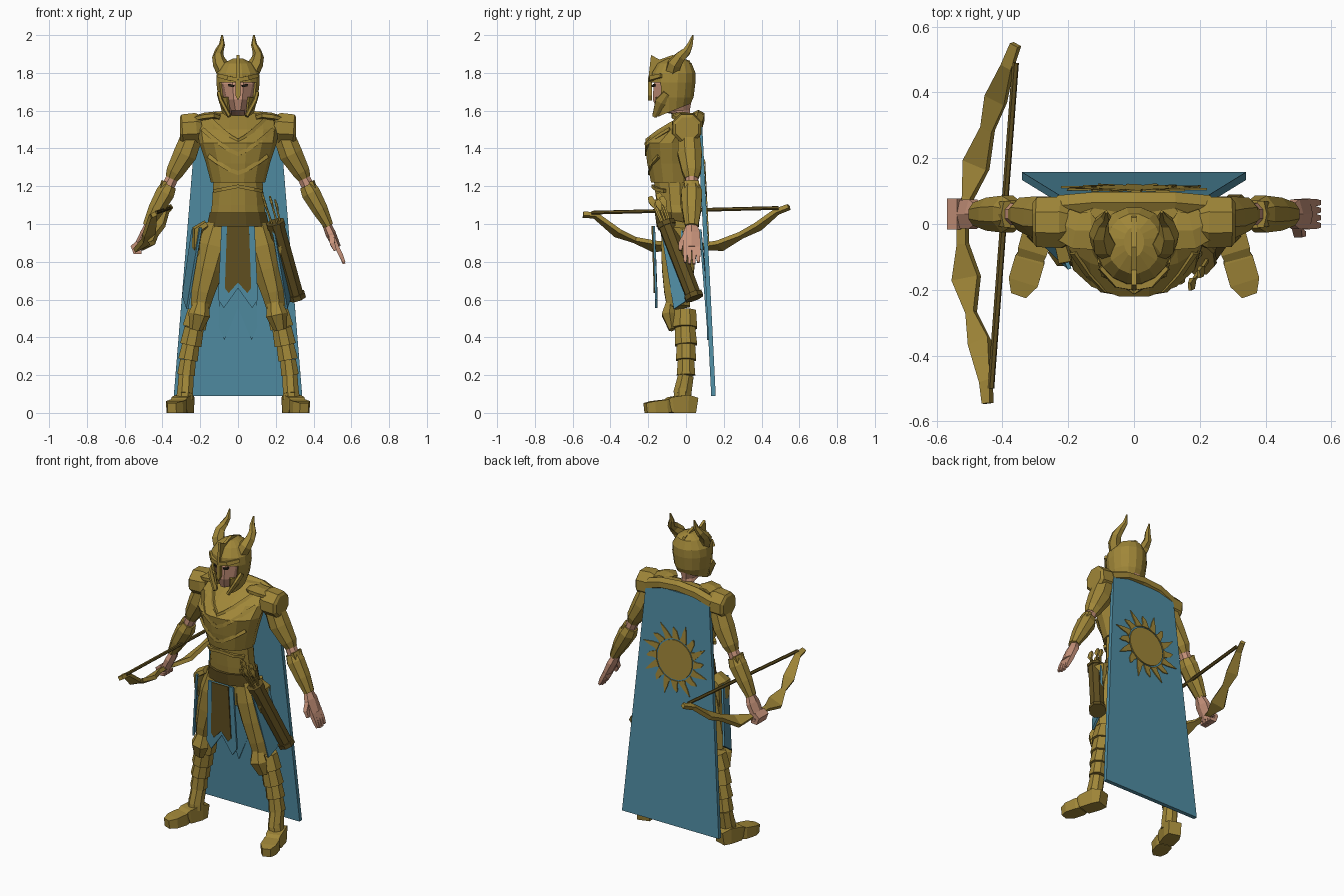
import bpy, bmesh, math
from mathutils import Vector as V


def material(name, rgb):
    m = bpy.data.materials.new(name)
    m.diffuse_color = (*rgb, 1)
    return m


GOLD = material("gold", (0.35, 0.24, 0.04))
DARK = material("dark bronze", (0.12, 0.08, 0.015))
TEAL = material("teal cloth", (0.08, 0.265, 0.365))
SKIN = material("skin", (0.57, 0.29, 0.195))
BLACK = material("eye dark", (0.02, 0.015, 0.01))


def finish(bm, name, mat):
    bmesh.ops.recalc_face_normals(bm, faces=bm.faces)
    me = bpy.data.meshes.new(name)
    bm.to_mesh(me)
    bm.free()
    ob = bpy.data.objects.new(name, me)
    me.materials.append(mat)
    bpy.context.collection.objects.link(ob)
    return ob


def tube(name, pts, radii, mat, n=8, ref=(0, 1, 0), flat=False, tilt=0, s=1):
    """Loft n-sided rings along a path; radii are (along ref, across)."""
    bm = bmesh.new()
    pts = [V((p[0] * s, p[1], p[2])) for p in pts]
    rings = []
    for i, p in enumerate(pts):
        t = (pts[min(i + 1, len(pts) - 1)] - pts[max(i - 1, 0)]).normalized()
        if flat:
            t = V((0, 0, 1))
        u = V(ref)
        u = (u - t * u.dot(t)).normalized()
        w = t.cross(u)
        r = radii[i] if isinstance(radii[i], tuple) else (radii[i], radii[i])
        ring = []
        for k in range(n):
            a = 2 * math.pi * (k + .5) / n
            c = 1 / math.cos(math.pi / n)
            q = p + u * math.cos(a) * r[0] * c + w * math.sin(a) * r[1] * c
            q.z += tilt * (q.y - p.y) * (i == 0)
            ring.append(bm.verts.new(q))
        rings.append(ring)
    for a, b in zip(rings, rings[1:]):
        for k in range(n):
            bm.faces.new((a[k], a[(k + 1) % n], b[(k + 1) % n], b[k]))
    bm.faces.new(rings[0])
    bm.faces.new(rings[-1])
    return finish(bm, name, mat)


def body(name, rows, mat, n=12, **kw):
    """Upright loft from rows of (z, half width, front y, back y)."""
    return tube(name, [(0, (f + b) / 2, z) for z, w, f, b in rows],
                [((b - f) / 2, w) for z, w, f, b in rows], mat, n, flat=True, **kw)


def plate(name, pts, thick, mat, s=1):
    """Flat outline given thickness along its normal."""
    bm = bmesh.new()
    f = bm.faces.new([bm.verts.new((p[0] * s, p[1], p[2])) for p in pts])
    f.normal_update()
    off = f.normal * thick
    ext = bmesh.ops.extrude_face_region(bm, geom=[f], use_keep_orig=True)
    bmesh.ops.translate(bm, vec=off, verts=[v for v in ext["geom"] if isinstance(v, bmesh.types.BMVert)])
    return finish(bm, name, mat)


# torso armour
CHEST = [(1.22, .14, -.185, .05), (1.32, .165, -.205, .06), (1.43, .2, -.22, .07),
         (1.5, .21, -.14, .075), (1.55, .2, -.06, .078), (1.585, .13, 0, .075)]
body("chest_armour", CHEST, GOLD, 14)
body("abdomen_armour", [(1.03, .15, -.145, .06), (1.1, .138, -.155, .045), (1.23, .13, -.17, .045)], GOLD)
body("belt", [(.985, .165, -.155, .07), (1.06, .15, -.165, .07)], DARK)
body("hips", [(.84, .12, -.11, .05), (.93, .17, -.13, .06), (1, .165, -.14, .065)], GOLD)


def chest_y(x, z):
    for a, b in zip(CHEST, CHEST[1:]):
        if a[0] <= z <= b[0]:
            t = (z - a[0]) / (b[0] - a[0])
            w, f, k = [a[i] + (b[i] - a[i]) * t for i in (1, 2, 3)]
            return (f + k) / 2 - (k - f) / 2 * math.sqrt(max(0, 1 - (x / w / 1.03) ** 2))
    return 0


# layered chevron ridges across the chest
for j, (mid, end, reach) in enumerate([(1.44, 1.56, .15), (1.37, 1.5, .185), (1.27, 1.36, .155)]):
    path = []
    for i in range(-4, 5):
        x, z = reach * i / 4, mid + (end - mid) * abs(i / 4) ** 1.3
        path.append((x, chest_y(x, z) + .002, z))
    tube(f"chest_ridge_{j}", path, [(.007, .011)] * 9, GOLD, 4)
tube("waist_band", [(x, -.062 - .112 * math.sqrt(1 - (x / .14) ** 2), 1.2 - abs(x) * .2)
                    for x in (-.125, -.08, 0, .08, .125)], [.009] * 5, GOLD, 4)
tube("back_collar", [(-.225, .055, 1.525), (-.12, .065, 1.56), (0, .065, 1.57), (.12, .065, 1.56), (.225, .055, 1.525)],
     [(.032, .03)] * 5, GOLD, 6)

# head and helmet
body("head", [(1.575, .04, -.04, .02), (1.6, .04, -.155, .02), (1.66, .07, -.175, .03),
              (1.74, .09, -.172, .04), (1.8, .075, -.14, .03)], SKIN, 10)
helmet = body("helmet", [(1.6, .085, -.165, .025), (1.67, .105, -.18, .04), (1.75, .115, -.185, .05),
                         (1.8, .112, -.18, .05), (1.85, .08, -.15, .03), (1.875, .03, -.1, -.01)],
              GOLD, 16, tilt=.4)
bm = bmesh.new()
bm.from_mesh(helmet.data)


def is_open(f):
    c = f.calc_center_median()
    if abs(f.normal.z) > .75 and c.z < 1.65:
        return True
    return c.z < 1.76 and c.y < -.08 and abs(c.x) < (.09 if c.z > 1.7 else .06)


# cut the face opening and the open underside
bmesh.ops.delete(bm, geom=[f for f in bm.faces if is_open(f)], context="FACES")
bm.to_mesh(helmet.data)
bm.free()
helmet.modifiers.new("thickness", "SOLIDIFY").thickness = .012
plate("helmet_crest", [(-.008, -.2, 1.76), (-.008, -.185, 1.895), (-.008, -.14, 1.87), (-.008, -.07, 1.895),
                       (-.008, .02, 1.865), (-.008, .05, 1.79), (-.008, -.05, 1.84)], -.016, GOLD)
plate("nose_guard", [(-.012, -.2, 1.77), (.012, -.2, 1.77), (.013, -.2, 1.68), (0, -.2, 1.655),
                     (-.013, -.2, 1.68)], .02, GOLD)

for s, side in ((-1, "right"), (1, "left")):
    def limb(name, pts, radii, mat=GOLD, n=8, **kw):
        return tube(f"{side}_{name}", pts, radii, mat, n, s=s, **kw)

    # helmet details
    limb("horn", [(.07, -.075, 1.8), (.095, -.06, 1.85), (.106, -.03, 1.885), (.1, .005, 1.915),
                  (.085, .022, 1.95), (.084, .037, 2)], [.036, .034, .027, .02, .014, .004], n=6)
    limb("brow", [(0, -.192, 1.762), (.05, -.182, 1.772), (.1, -.13, 1.785)], [.01, .012, .01], n=4)
    limb("cheek_guard", [(.1, -.1, 1.69), (.086, -.132, 1.645), (.045, -.167, 1.57)],
         [(.022, .011), (.032, .012), (.012, .01)], n=6)
    plate(f"{side}_eye", [(.022, -.182, 1.735), (.055, -.17, 1.742), (.05, -.17, 1.728), (.025, -.182, 1.725)],
          .009 * s, BLACK, s)

    # shoulders and arms
    limb("shoulder_guard", [(.19, .005, 1.515), (.22, .005, 1.51), (.295, .005, 1.505), (.308, .005, 1.505)],
         [.062, .078, .075, .06], n=8)
    limb("collar_plate", [(.1, -.015, 1.565), (.13, -.02, 1.575), (.175, -.02, 1.57), (.215, 0, 1.56)],
         [(.035, .015), (.058, .017), (.055, .017), (.05, .015)], n=6)
    limb("upper_arm", [(.235, .015, 1.49), (.28, .02, 1.37), (.335, .03, 1.275), (.352, .03, 1.24)],
         [(.055, .055), (.064, .062), (.05, .046), (.034, .034)])
    limb("elbow", [(.345, .03, 1.25), (.375, .03, 1.19)], [.032, .034], SKIN)
    limb("forearm", [(.365, .03, 1.205), (.385, .03, 1.165), (.435, .03, 1.075), (.48, .03, .99)],
         [(.042, .04), (.056, .05), (.05, .042), (.035, .026)])
    limb("elbow_guard", [(.385, .03, 1.225), (.42, .03, 1.15)], [(.04, .018), (.035, .012)], n=6)

    # legs
    limb("thigh", [(.1, -.03, .99), (.125, -.04, .88), (.155, -.042, .76), (.185, -.045, .64), (.2, -.04, .56)],
         [(.09, .07), (.092, .088), (.085, .078), (.07, .062), (.06, .05)], n=8)
    limb("knee_guard", [(.19, -.08, .6), (.205, -.088, .52), (.225, -.075, .44)],
         [(.02, .03), (.04, .05), (.015, .03)], n=6)
    rows = [(.21, -.005, .54), (.232, -.005, .45), (.25, 0, .36), (.265, 0, .28), (.275, 0, .2), (.28, -.02, .1)]
    for i, (a, b) in enumerate(zip(rows, rows[1:])):
        r = .064 - .005 * i
        limb(f"shin_plate_{i}", [a, b], [(r - .006, r - .008), (r, r - .002)] if i < 4 else
             [(r - .003, r - .004), (r + .004, r - .002)])
    limb("boot_heel", [(.268, .048, .04), (.283, 0, .048), (.308, -.08, .042), (.312, -.095, .036)],
         [(.04, .038), (.048, .048), (.042, .045), (.036, .04)], n=4, ref=(0, 0, 1))
    limb("boot_toe", [(.311, -.088, .036), (.317, -.11, .035), (.336, -.175, .031), (.35, -.215, .026)],
         [(.034, .038), (.035, .046), (.031, .046), (.026, .024)], n=4, ref=(0, 0, 1))
    limb("ankle", [(.28, -.02, .13), (.283, -.02, .07)], [.04, .045])

    # hip armour and cloth
    limb("hip_guard", [(.165, -.06, 1.0), (.215, -.06, .97), (.22, -.055, .88), (.21, -.05, .8)],
         [(.05, .02), (.06, .025), (.05, .02), (.025, .012)], n=6)
    plate(f"{side}_hip_cloth", [(.19, -.135, .98), (.235, -.02, .97), (.285, .04, .62), (.262, -.065, .55)],
          .012, TEAL, s)

# open hand
tube("left_palm", [(.468, .03, 1.0), (.49, .03, .95), (.525, .03, .875)],
     [(.025, .02), (.045, .024), (.046, .018)], SKIN, 6)
for i in range(4):
    y = -.004 + .023 * i
    tube(f"left_finger_{i}", [(.52, y, .885), (.545, y, .835), (.562, y, .785 + .008 * abs(i - 1.5))],
         [.012, .011, .007], SKIN, 4)
tube("left_thumb", [(.495, -.005, .935), (.5, -.028, .895), (.515, -.03, .86)], [.014, .013, .008], SKIN, 4)
# closed hand around the bow
tube("right_palm", [(-.468, .03, 1.0), (-.49, .03, .95), (-.53, .03, .87)],
     [(.025, .02), (.045, .024), (.042, .022)], SKIN, 6)
for i in range(4):
    y = -.004 + .023 * i
    tube(f"right_finger_{i}", [(-.53, y, .9), (-.556, y, .88), (-.545, y, .85), (-.51, y, .85)],
         [.012, .013, .012, .009], SKIN, 4)

# bow and string
bow = [(-.445, -.545, 1.05), (-.45, -.48, 1.045), (-.47, -.36, .95), (-.495, -.27, .915), (-.51, -.165, .88),
       (-.52, -.06, .885), (-.52, .03, .885), (-.505, .08, .88), (-.48, .18, .885), (-.445, .29, .94),
       (-.42, .38, .985), (-.385, .48, 1.065), (-.36, .545, 1.09)]
width = [.014, .018, .034, .014, .045, .015, .015, .015, .042, .02, .034, .018, .014]
tube("bow", bow, [(w, .012) for w in width], GOLD, 4, ref=(1, 0, .55))
tube("bow_string", [(-.435, -.5, 1.06), (-.36, .49, 1.085)], [.009, .009], DARK, 6)


# hanging cloths with two pointed ends, and the darker front panel
def cloth(name, y, w, top, side, tip, notch, lean, thick, mat):
    pts = [(-w, 0, top), (w, 0, top), (w * 1.2, lean, side), (w * .85, lean, tip), (0, lean, notch),
           (-w * .85, lean, tip), (-w * 1.2, lean, side)]
    plate(name, [(x, y + dy, z) for x, dy, z in pts], thick, mat)


cloth("front_cloth", -.176, .088, .99, .6, .555, .66, .012, .012, TEAL)
cloth("front_panel", -.183, .058, .99, .66, .635, .69, .012, .008, DARK)
cloth("rear_cloth", .07, .085, .97, .46, .385, .56, .04, .012, TEAL)

# quiver with arrows
top, low = V((.2, -.105, 1.0)), V((.308, .04, .62))
axis = (low - top).normalized()
tube("quiver", [top, low], [.043, .04], DARK, 8)
for n, p in (("top", top), ("bottom", low)):
    tube(f"quiver_{n}_rim", [p - axis * .012, p + axis * .015], [.048, .048], DARK, 8)
for i in range(5):
    a = i * 2 * math.pi / 5
    o = V((math.cos(a) * .025, math.sin(a) * .025, 0))
    tip = top + o * 1.3 - axis * (.14 + .02 * (i % 3))
    tube(f"arrow_{i}", [top + o, tip], [.005, .005], GOLD, 4)
    tube(f"arrow_feather_{i}", [tip + axis * .06, tip + axis * .03, tip], [(.006, .004), (.017, .007), (.012, .004)],
         GOLD, 4)


# cape with a thin sun emblem on its back
def cape_y(z):
    return .085 + (1.54 - z) * .05


plate("cape", [(-.222, cape_y(1.54), 1.54), (.222, cape_y(1.54), 1.54), (.34, cape_y(.09), .09),
               (-.34, cape_y(.09), .09)], -.024, TEAL)


def sun_point(r, a):
    z = 1.12 + r * math.cos(a)
    return (r * math.sin(a), cape_y(z) + .0005, z)


STEP = 2 * math.pi / 16
plate("sun_disc", [sun_point(.122, i * STEP / 2) for i in range(32)], .006, GOLD)
for i in range(16):
    a, r = i * STEP, .232 if i % 2 else .2
    plate(f"sun_ray_{i}", [sun_point(.132, a - .19), sun_point(.155, a - .1), sun_point(.18, a - .03),
                           sun_point(r, a + .1), sun_point(.185, a + .13), sun_point(.155, a + .13),
                           sun_point(.132, a + .19)], .006, GOLD)
